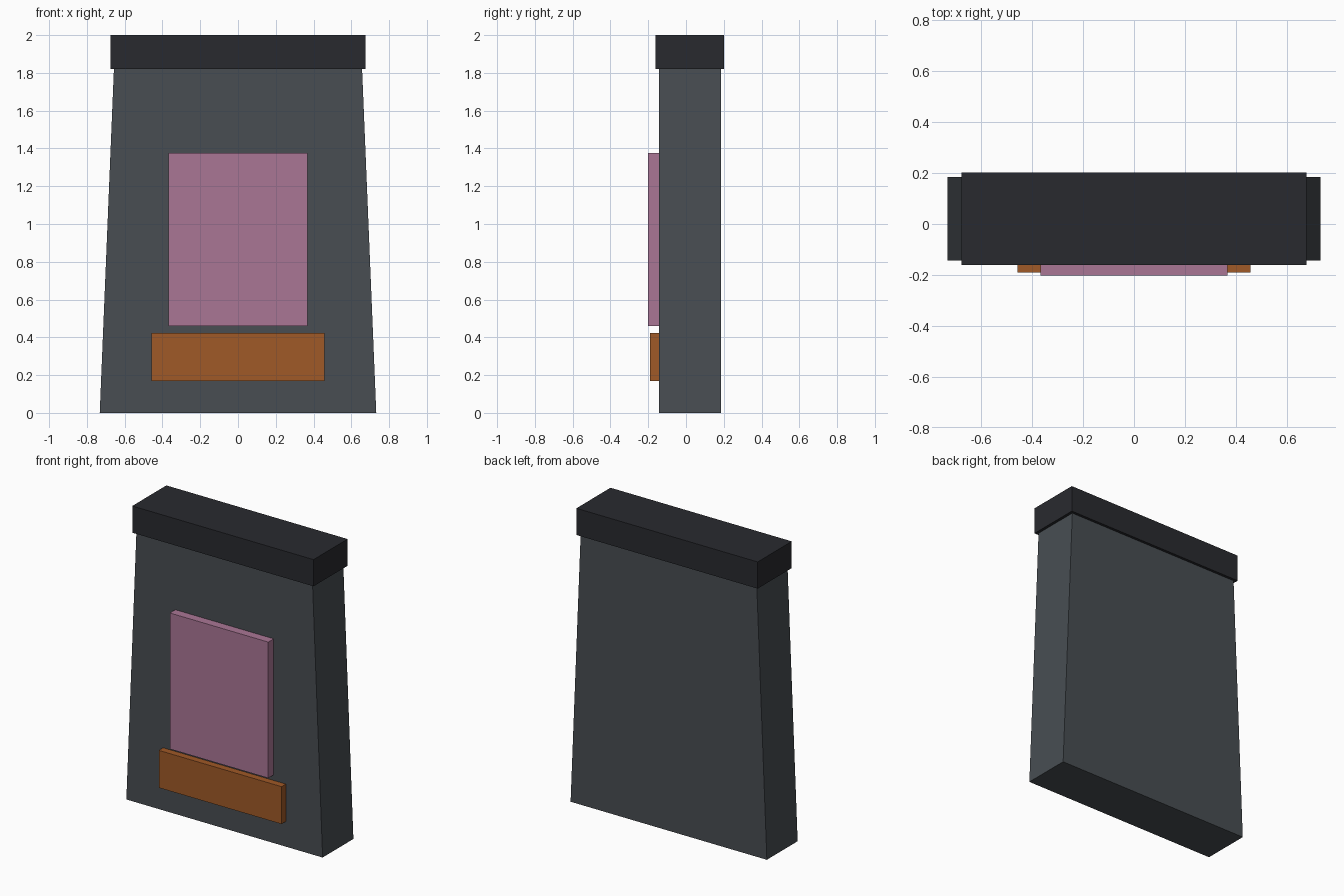
import bpy
import bmesh

if "Cube" in bpy.data.objects:
    bpy.data.objects.remove(bpy.data.objects["Cube"])


def material(name, color):
    mat = bpy.data.materials.new(name)
    mat.diffuse_color = (*color, 1)
    mat.use_nodes = True
    mat.node_tree.nodes["Principled BSDF"].inputs["Base Color"].default_value = mat.diffuse_color
    return mat


def block(name, half_w, y0, y1, z0, z1, mat, top_half_w=None):
    """Box centred on x, optionally narrowing towards the top."""
    top = half_w if top_half_w is None else top_half_w
    bm = bmesh.new()
    bmesh.ops.create_cube(bm, size=1)
    for v in bm.verts:
        w = top if v.co.z > 0 else half_w
        v.co = (w if v.co.x > 0 else -w,
                y1 if v.co.y > 0 else y0,
                z1 if v.co.z > 0 else z0)
    mesh = bpy.data.meshes.new(name)
    bm.to_mesh(mesh)
    bm.free()
    mesh.materials.append(mat)
    obj = bpy.data.objects.new(name, mesh)
    bpy.context.collection.objects.link(obj)
    return obj


slate = material("slate", (0.065, 0.075, 0.085))
dark = material("dark", (0.022, 0.023, 0.028))
pink = material("pink", (0.40, 0.18, 0.30))
orange = material("orange", (0.35, 0.10, 0.02))

# Tapered slab and its overhanging cap
block("slab_body", 0.732, -0.144, 0.184, 0, 1.82, slate, top_half_w=0.657)
block("top_cap", 0.676, -0.161, 0.202, 1.82, 2.0, dark)

# Raised panels on the front face
block("upper_panel", 0.367, -0.202, -0.144, 0.46, 1.377, pink)
block("lower_panel", 0.458, -0.19, -0.144, 0.17, 0.422, orange)
